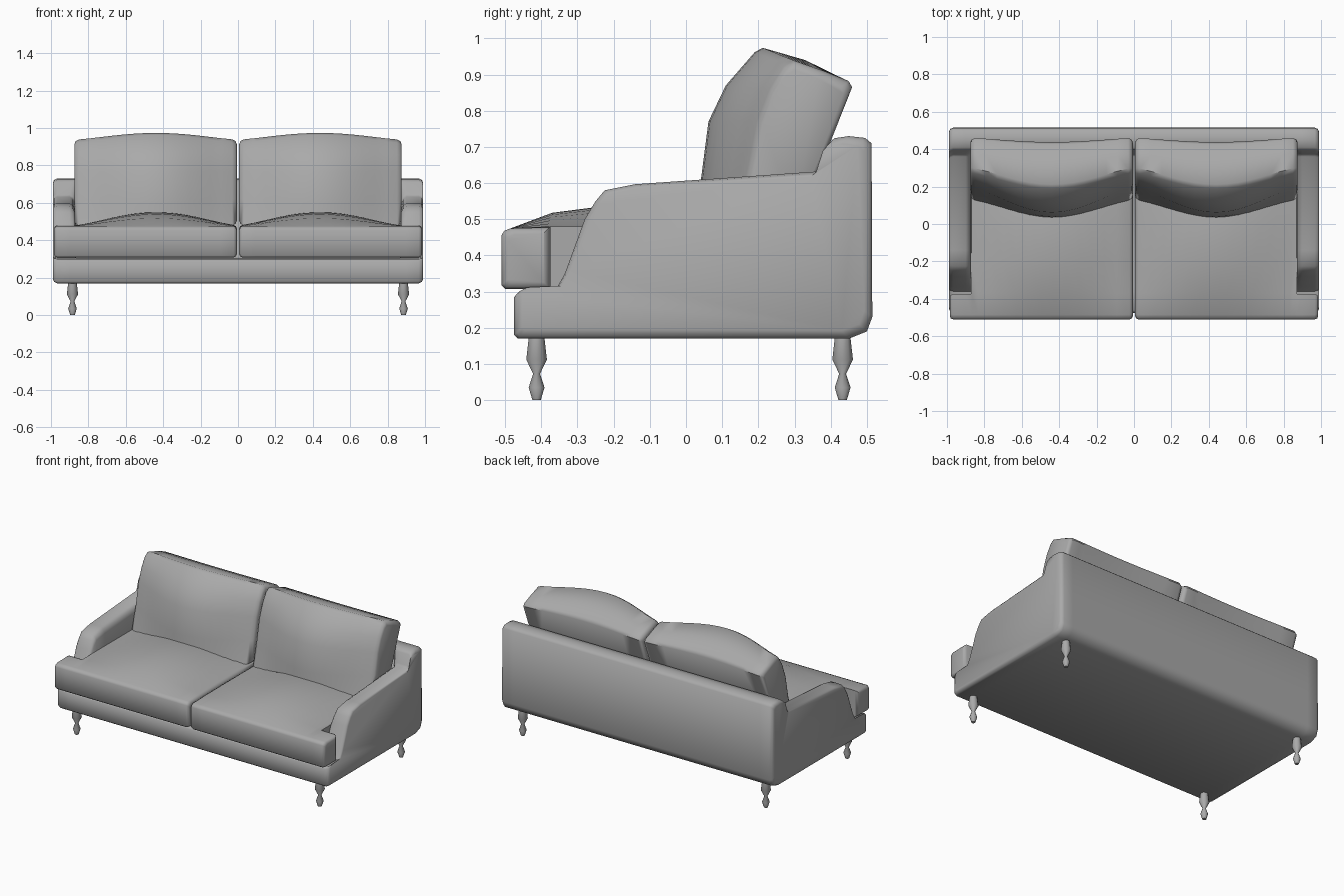
import bpy, bmesh, math

cube = bpy.data.objects.get("Cube")
if cube:
    bpy.data.objects.remove(cube, do_unlink=True)

grey = bpy.data.materials.new("plain grey")
grey.use_nodes = True
grey.diffuse_color = (0.4, 0.4, 0.4, 1)
grey.node_tree.nodes["Principled BSDF"].inputs["Base Color"].default_value = (0.4, 0.4, 0.4, 1)


def finish(name, bm, angle):
    bmesh.ops.recalc_face_normals(bm, faces=bm.faces)
    mesh = bpy.data.meshes.new(name)
    bm.to_mesh(mesh)
    bm.free()
    mesh.materials.append(grey)
    obj = bpy.data.objects.new(name, mesh)
    bpy.context.collection.objects.link(obj)
    bpy.ops.object.select_all(action='DESELECT')
    obj.select_set(True)
    bpy.context.view_layer.objects.active = obj
    bpy.ops.object.shade_smooth_by_angle(angle=math.radians(angle))
    return obj


def loft(name, sections, angle=50):
    """Skin closed (y, z) profiles placed along x and cap both ends."""
    bm = bmesh.new()
    rings = [[bm.verts.new((x, y, z)) for y, z in prof] for x, prof in sections]
    n = len(rings[0])
    for a, b in zip(rings, rings[1:]):
        for i in range(n):
            j = (i + 1) % n
            bm.faces.new((a[i], a[j], b[j], b[i]))
    bm.faces.new(rings[0])
    bm.faces.new(rings[-1])
    return finish(name, bm, angle)


def inset(prof, d):
    """Shrink a profile by d on every side."""
    def axis(vals):
        lo, hi = min(vals), max(vals)
        mid = (lo + hi) / 2
        k = 1 - 2 * d / (hi - lo)
        return [mid + (v - mid) * k for v in vals]
    ys, zs = zip(*prof)
    return list(zip(axis(ys), axis(zs)))


def rounded(x0, x1, r, profile, extra=(), steps=14):
    """Sections from x0 to x1 with soft ends."""
    soft = ((0, r), (0.3 * r, 0.3 * r), (r, 0))
    inner = [x0 + r + (x1 - x0 - 2 * r) * i / steps for i in range(1, steps)]
    secs = [(x0 + o, inset(profile(x0 + o), d)) for o, d in soft]
    secs += [(x, profile(x)) for x in sorted(inner + list(extra))]
    secs += [(x1 - o, inset(profile(x1 - o), d)) for o, d in reversed(soft)]
    return secs


# Frame: base, arms and backrest as one skin; each point is y, arm z, deck z
FRAME = [(-.465, .17, .17), (-.475, .18, .18), (-.475, .285, .285), (-.462, .3, .3),
         (-.36, .305, .305), (-.335, .35, .305), (-.28, .5, .305), (-.25, .55, .305),
         (-.225, .58, .305), (-.14, .597, .305), (.36, .632, .305), (.375, .645, .32),
         (.395, .71, .71), (.41, .724, .724), (.45, .73, .73), (.495, .725, .725),
         (.513, .71, .71), (.515, .23, .23), (.5, .19, .19), (.45, .17, .17)]


def frame_profile(t):
    return [(y, a + (d - a) * t) for y, a, d in FRAME]


arm = frame_profile(0)
half = [(.99, inset(arm, .022)), (.983, inset(arm, .007)), (.967, arm),
        (.9, arm), (.882, frame_profile(.04)), (.872, frame_profile(.12)),
        (.866, frame_profile(1))]
loft("sofa_frame", [(-x, p) for x, p in half] + [(x, p) for x, p in reversed(half)])


# Cushions
INNER, SIDE, EAR = .006, .87, .985


def bulge(x):
    t = min(max((x - INNER) / (SIDE - INNER), 0), 1)
    return math.sin(math.pi * t) ** 1.3


def seat_profile(x):
    c = bulge(x)
    pts = [(-.5, .308), (-.51, .318), (-.51, .455), (-.503, .468), (-.485, .475),
           (-.37, .478 + .04 * c), (-.2, .48 + .06 * c), (.05, .48 + .07 * c),
           (.3, .48), (.3, .308)]
    # the front ears wrap past the arm fronts
    return [(min(y, -.375), z) for y, z in pts] if x > SIDE else pts


BACK_EDGE = [(.13, .48), (.17, .62), (.2, .77), (.235, .86), (.272, .92), (.3, .938),
             (.38, .91), (.45, .882), (.46, .865), (.37, .64), (.3, .48)]
BACK_MID = [(.03, .48), (.04, .6), (.062, .77), (.11, .87), (.19, .962), (.212, .974),
            (.33, .94), (.425, .893), (.438, .87), (.37, .64), (.3, .48)]


def back_profile(x):
    c = bulge(x)
    return [(a + (e - a) * c, b + (f - b) * c)
            for (a, b), (e, f) in zip(BACK_EDGE, BACK_MID)]


for side, s in (("left", 1), ("right", -1)):
    seat = rounded(INNER, EAR, .018, seat_profile, extra=(SIDE - .001, SIDE + .001))
    loft(side + "_seat_cushion", [(s * x, p) for x, p in seat])
    back = rounded(INNER, SIDE + .005, .025, back_profile)
    loft(side + "_back_cushion", [(s * x, p) for x, p in back])

# Turned legs
LEG = [(.012, 0), (.023, .035), (.01, .073), (.03, .112), (.022, .18)]
SIDES = 10


def leg(name, cx, cy):
    bm = bmesh.new()
    rings = []
    for r, z in LEG:
        angles = [math.tau * k / SIDES for k in range(SIDES)]
        rings.append([bm.verts.new((cx + r * math.cos(a), cy + r * math.sin(a), z))
                      for a in angles])
    for a, b in zip(rings, rings[1:]):
        for i in range(SIDES):
            j = (i + 1) % SIDES
            bm.faces.new((a[i], a[j], b[j], b[i]))
    bm.faces.new(rings[0])
    bm.faces.new(rings[-1])
    finish(name, bm, 60)


for side, x in (("left", .885), ("right", -.885)):
    for end, y in (("front", -.413), ("back", .433)):
        leg(f"{end}_{side}_leg", x, y)
